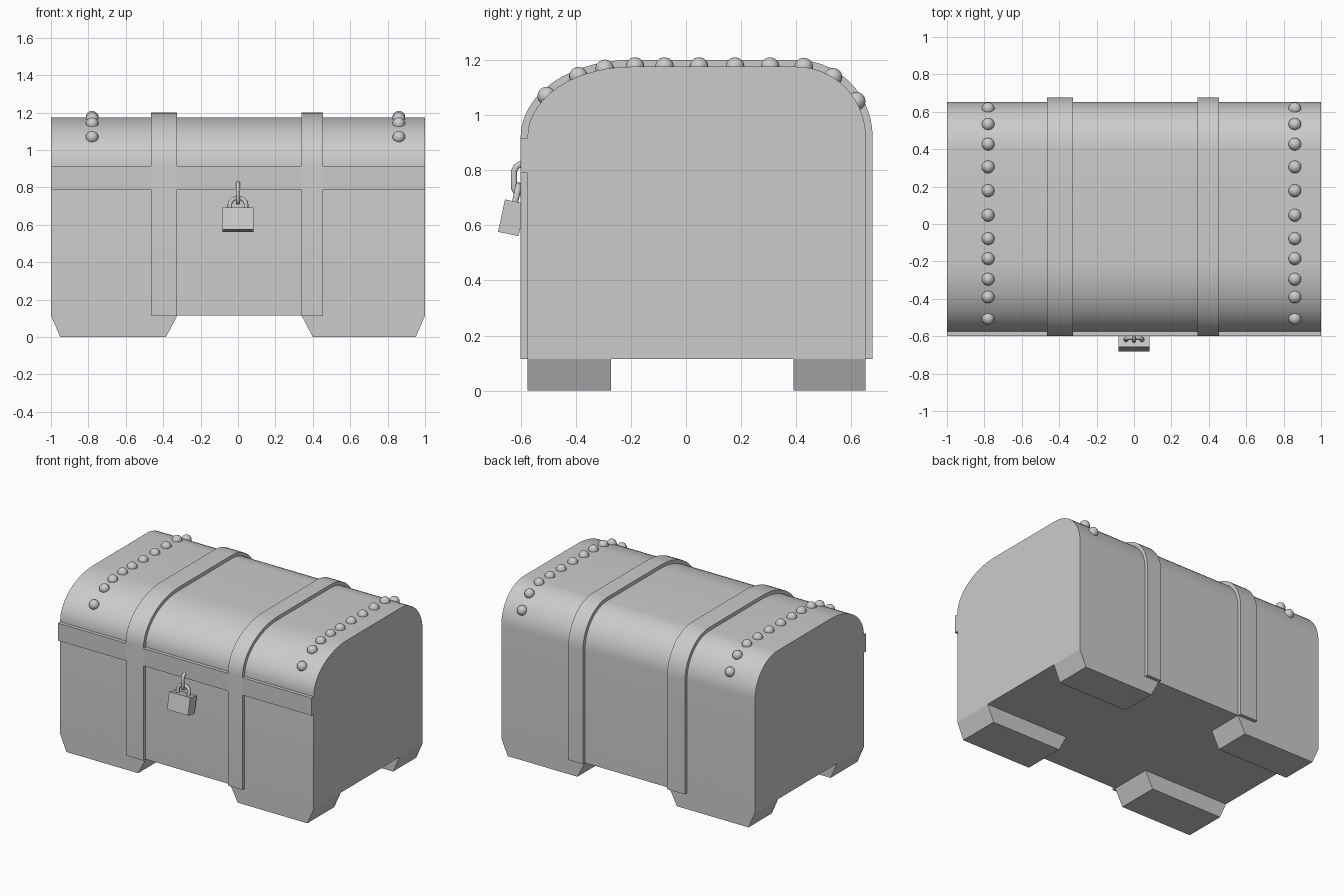
import bpy, bmesh
from math import sin, cos, pi, radians, sqrt
from mathutils import Vector

if "Cube" in bpy.data.objects:
    bpy.data.objects.remove(bpy.data.objects["Cube"])

CENTRE_F, CENTRE_B, SPRING = -0.20, 0.40, 0.92   # lid arc centres (y) and height
RAD_F, RAD_B, RISE = 0.375, 0.252, 0.255
BASE = 0.115


def finish(name, bm, angle=35):
    bmesh.ops.recalc_face_normals(bm, faces=bm.faces)
    mesh = bpy.data.meshes.new(name)
    bm.to_mesh(mesh)
    bm.free()
    mesh.shade_smooth()
    mesh.set_sharp_from_angle(angle=radians(angle))
    ob = bpy.data.objects.new(name, mesh)
    bpy.context.collection.objects.link(ob)
    return ob


def prism(name, points, offset):
    """Extrude a closed 3D outline along an offset vector."""
    bm = bmesh.new()
    face = bm.faces.new([bm.verts.new(p) for p in points])
    ext = bmesh.ops.extrude_face_region(bm, geom=[face], use_keep_orig=True)
    verts = [g for g in ext["geom"] if isinstance(g, bmesh.types.BMVert)]
    bmesh.ops.translate(bm, verts=verts, vec=offset)
    return finish(name, bm)


def box(name, lo, hi):
    (x0, y0, z0), (x1, y1, z1) = lo, hi
    return prism(name, [(x0, y0, z0), (x1, y0, z0), (x1, y1, z0), (x0, y1, z0)], (0, 0, z1 - z0))


def chest_profile(grow=0.0, steps=14):
    """Chest side outline (y, z), from front bottom over the lid to back bottom."""
    arc = [i * pi / 2 / steps for i in range(steps + 1)]
    front = [(CENTRE_F - (RAD_F + grow) * cos(t), SPRING + (RISE + grow) * sin(t)) for t in arc]
    back = [(CENTRE_B + (RAD_B + grow) * sin(t), SPRING + (RISE + grow) * cos(t)) for t in arc]
    return [(front[0][0], BASE)] + front + back + [(back[-1][0], BASE)]


def rod(name, points, radius, cyclic=False):
    """Round bar following a smooth path."""
    cu = bpy.data.curves.new(name, 'CURVE')
    cu.dimensions = '3D'
    cu.bevel_depth = radius
    cu.bevel_resolution = 3
    cu.use_fill_caps = True
    sp = cu.splines.new('POLY')
    sp.points.add(len(points) - 1)
    for p, co in zip(sp.points, points):
        p.co = (*co, 1)
    sp.use_cyclic_u = cyclic
    sp.use_smooth = True
    ob = bpy.data.objects.new(name, cu)
    bpy.context.collection.objects.link(ob)
    return ob


# Chest body with rounded lid
prism("chest_body", [(-1, y, z) for y, z in chest_profile()], (2, 0, 0))

# Straps wrapping over the chest
for side, x0, x1 in (("left", -0.465, -0.325), ("right", 0.34, 0.455)):
    outline = chest_profile(0.025) + chest_profile()[::-1]
    prism(f"{side}_strap", [(x0, y, z) for y, z in outline], (x1 - x0, 0, 0))

# Front band below the lid
box("front_band", (-1, -0.60, 0.79), (1, -0.575, 0.915))

# Tapered corner feet
for side, s, top, low in (("left", -1, 0.325, 0.385), ("right", 1, 0.34, 0.40)):
    for end, y0, y1 in (("front", -0.575, -0.272), ("back", 0.39, 0.652)):
        prism(f"{end}_{side}_foot",
              [(s * top, y0, BASE), (s * low, y0, 0), (s * 0.95, y0, 0), (s, y0, BASE)],
              (0, y1 - y0, 0))


# Domed studs along the lid, standing square to its surface
def lid_point(y):
    for c, r, sgn in ((CENTRE_F, RAD_F, -1), (CENTRE_B, RAD_B, 1)):
        d = (y - c) * sgn
        if d > 0:
            h = sqrt(1 - (d / r) ** 2)
            return SPRING + RISE * h, Vector((0, sgn * d / r ** 2, h / RISE)).normalized()
    return SPRING + RISE, Vector((0, 0, 1))


for side, x in (("left", -0.78), ("right", 0.86)):
    for i, y in enumerate((-0.505, -0.39, -0.295, -0.185, -0.078, 0.047,
                           0.178, 0.305, 0.427, 0.533, 0.617)):
        z, normal = lid_point(y)
        bm = bmesh.new()
        bmesh.ops.create_uvsphere(bm, u_segments=20, v_segments=12, radius=0.034)
        bmesh.ops.delete(bm, geom=[v for v in bm.verts if v.co.z < -0.01], context='VERTS')
        stud = finish(f"{side}_stud_{i + 1}", bm)
        stud.location = (x, y, z)
        stud.rotation_euler = Vector((0, 0, 1)).rotation_difference(normal).to_euler()

# Staple loop fixed to the front
loop = [(-0.57, 0.822), (-0.600, 0.822), (-0.616, 0.812), (-0.624, 0.795), (-0.624, 0.735),
        (-0.618, 0.724), (-0.605, 0.72), (-0.57, 0.72)]
rod("staple", [(0, y, z) for y, z in loop], 0.012)

# Padlock, hanging tilted
lock = box("padlock_body", (-0.083, -0.038, -0.06), (0.083, 0.038, 0.06))
arc = [i * pi / 12 for i in range(13)]
path = [(0.043, 0, 0.05)] + [(0.043 * cos(t), 0, 0.085 + 0.034 * sin(t)) for t in arc] + [(-0.043, 0, 0.05)]
shackle = rod("padlock_shackle", path, 0.012)
for part in (lock, shackle):
    part.location = (0, -0.632, 0.627)
    part.rotation_euler = (radians(-12), 0, 0)
